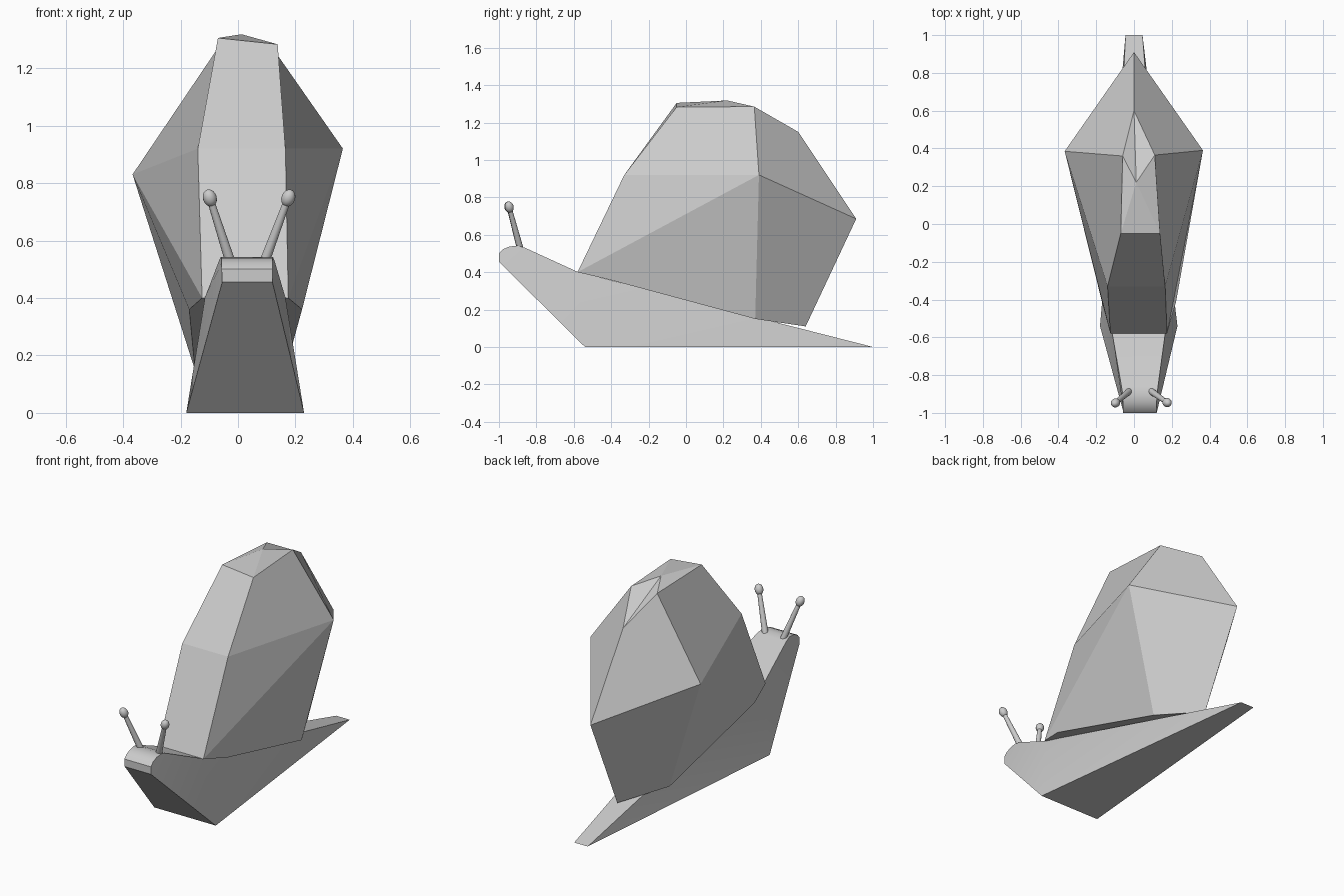
import bpy, math
from mathutils import Vector

if "Cube" in bpy.data.objects:
    bpy.data.objects.remove(bpy.data.objects["Cube"])


def make_mesh(name, verts, faces):
    mesh = bpy.data.meshes.new(name)
    mesh.from_pydata(verts, [], faces)
    obj = bpy.data.objects.new(name, mesh)
    bpy.context.collection.objects.link(obj)
    bpy.ops.object.select_all(action='DESELECT')
    obj.select_set(True)
    bpy.context.view_layer.objects.active = obj
    bpy.ops.object.mode_set(mode='EDIT')
    bpy.ops.mesh.select_all(action='SELECT')
    bpy.ops.mesh.normals_make_consistent(inside=False)
    bpy.ops.object.mode_set(mode='OBJECT')
    return obj


# body: side profile (y, z, left x, right x), bridged across its width
profile = [
    (-0.54, 0.00, -0.18, 0.23),
    (-1.00, 0.455, -0.055, 0.12),
    (-1.00, 0.50, -0.057, 0.12),
    (-0.98, 0.522, -0.057, 0.12),
    (-0.945, 0.537, -0.057, 0.12),
    (-0.90, 0.542, -0.06, 0.122),
    (-0.86, 0.53, -0.066, 0.127),
    (-0.58, 0.402, -0.115, 0.165),
    (1.00, 0.00, -0.045, 0.045),
]
n = len(profile)
verts = [(l, y, z) for y, z, l, r in profile] + [(r, y, z) for y, z, l, r in profile]
faces = [(i, (i + 1) % n, (i + 1) % n + n, i + n) for i in range(n)]
for s in (0, n):
    faces.append([s + i for i in range(n - 1)])
    faces.append((s, s + n - 2, s + n - 1))
make_mesh("body", verts, faces)
bpy.ops.object.shade_smooth_by_angle(angle=math.radians(28))

# shell: slightly lopsided left and right corners plus points on the midline
left = dict(front=(-0.125, -0.58, 0.40), brow=(-0.14, -0.33, 0.92), crown=(-0.07, -0.05, 1.305),
            back=(-0.06, 0.36, 1.285), side=(-0.367, 0.385, 0.83),
            rim=(-0.17, -0.41, 0.36), base=(-0.15, 0.37, 0.15))
right = dict(front=(0.175, -0.58, 0.40), brow=(0.165, -0.33, 0.92), crown=(0.138, -0.05, 1.283),
             back=(0.11, 0.365, 1.285), side=(0.365, 0.39, 0.92),
             rim=(0.223, -0.41, 0.36), base=(0.165, 0.37, 0.15))
middle = dict(apex=(0.012, 0.22, 1.318), spine=(0, 0.60, 1.15),
              rear=(0, 0.91, 0.685), heel=(0.01, 0.64, 0.11))
points = {k + s: v for s, d in (("_l", left), ("_r", right), ("", middle)) for k, v in d.items()}
index = {k: i for i, k in enumerate(points)}
side_faces = ["front brow side", "brow crown back side", "front side base rim",
              "side back spine rear", "side rear heel base",
              "crown apex back", "apex spine back"]
faces = []
for s in ("_l", "_r"):
    for f in side_faces:
        faces.append([index[k if k in middle else k + s] for k in f.split()])
for f in ("front_l brow_l brow_r front_r", "brow_l crown_l crown_r brow_r",
          "crown_l apex crown_r",
          "front_l rim_l base_l heel base_r rim_r front_r"):
    faces.append([index[k] for k in f.split()])
make_mesh("shell", list(points.values()), faces)

# eye stalks with egg-shaped tips
for side, foot, tip in (("left", (-0.025, -0.885, 0.52), (-0.098, -0.947, 0.748)),
                        ("right", (0.09, -0.885, 0.52), (0.175, -0.945, 0.748))):
    a, b = Vector(foot), Vector(tip)
    rot = (b - a).to_track_quat('Z', 'Y').to_euler()
    bpy.ops.mesh.primitive_cone_add(vertices=16, radius1=0.018, radius2=0.012,
                                    depth=(b - a).length, location=(a + b) / 2, rotation=rot)
    bpy.context.object.name = side + "_eye_stalk"
    bpy.ops.object.shade_smooth_by_angle(angle=math.radians(40))
    bpy.ops.mesh.primitive_uv_sphere_add(segments=16, ring_count=10, radius=1,
                                         location=b, rotation=rot)
    eye = bpy.context.object
    eye.name = side + "_eye"
    eye.scale = (0.024, 0.024, 0.031)
    bpy.ops.object.shade_smooth()
